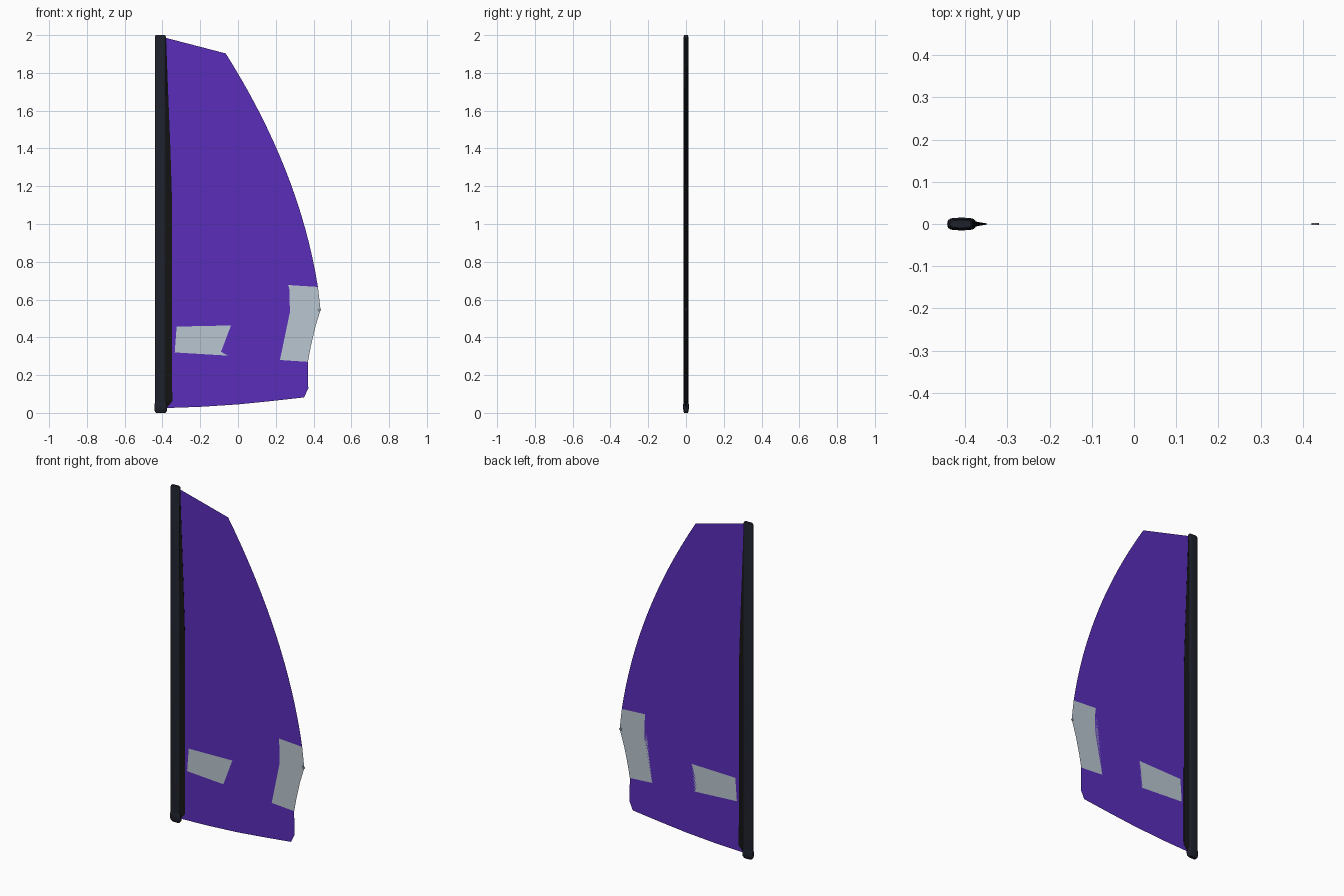
import bpy, bmesh, math

if "Cube" in bpy.data.objects:
    bpy.data.objects.remove(bpy.data.objects["Cube"])


def material(name, rgb):
    m = bpy.data.materials.new(name)
    m.diffuse_color = (*rgb, 1)
    m.use_nodes = True
    m.node_tree.nodes["Principled BSDF"].inputs["Base Color"].default_value = m.diffuse_color
    return m


PURPLE = material("purple cloth", (0.10, 0.027, 0.50))
CLEAR = material("pale grey film", (0.49, 0.565, 0.63))
DARK = material("dark navy", (0.013, 0.015, 0.024))
BLACK = material("black sleeve", (0.007, 0.007, 0.008))
STEEL = material("grey metal", (0.22, 0.25, 0.28))


def make_object(name, bm, mats, smooth=False):
    mesh = bpy.data.meshes.new(name)
    bm.to_mesh(mesh)
    bm.free()
    for m in mats:
        mesh.materials.append(m)
    ob = bpy.data.objects.new(name, mesh)
    bpy.context.collection.objects.link(ob)
    if smooth:
        bpy.context.view_layer.objects.active = ob
        ob.select_set(True)
        bpy.ops.object.shade_smooth_by_angle(angle=math.radians(50))
        ob.select_set(False)
    return ob


def loft(name, rings, mat, smooth=True):
    """Skin a list of closed rings and cap both ends."""
    bm = bmesh.new()
    rows = [[bm.verts.new(p) for p in ring] for ring in rings]
    n = len(rows[0])
    for a, b in zip(rows, rows[1:]):
        for i in range(n):
            j = (i + 1) % n
            bm.faces.new((a[i], a[j], b[j], b[i]))
    bm.faces.new(rows[0][::-1])
    bm.faces.new(rows[-1])
    bmesh.ops.recalc_face_normals(bm, faces=bm.faces)
    return make_object(name, bm, [mat], smooth)


def flat_tube(cx, rx, ry, z, n=24):
    """Rounded, flattened cross-section at height z."""
    ring = []
    for i in range(n):
        c, s = math.cos(math.tau * i / n), math.sin(math.tau * i / n)
        ring.append((cx + rx * math.copysign(abs(c) ** 0.6, c),
                     ry * math.copysign(abs(s) ** 0.6, s), z))
    return ring


# Mast and its foot
loft("mast", [flat_tube(-0.411, rx, ry, z) for rx, ry, z in
              ((0.029, 0.012, 0.03), (0.029, 0.012, 1.992), (0.025, 0.009, 2.0))], DARK)
loft("mast_foot", [flat_tube(-0.409, rx, ry, z) for rx, ry, z in
                   ((0.024, 0.009, 0.0), (0.031, 0.013, 0.008), (0.034, 0.015, 0.02),
                    (0.034, 0.015, 0.045), (0.030, 0.012, 0.055))], DARK)

# Sleeve: wedge tapering from the mast to the cloth
sleeve = ((0.03, -0.375), (0.06, -0.348), (1.15, -0.350), (1.4, -0.358),
          (1.6, -0.366), (1.985, -0.381))
loft("mast_sleeve", [[(-0.405, -0.011, z), (x, -0.001, z), (x, 0.001, z), (-0.405, 0.011, z)]
                     for z, x in sleeve], BLACK, smooth=False)

# Sail: one flat sheet cut into cloth and film panels
leech = []
for i in range(17):
    t = i / 16
    leech.append((-0.065 + 0.488 * t + 0.292 * t * (1 - t), 1.903 - 1.236 * t))
tip_edge = [(0.437, 0.545), (0.408, 0.45), (0.385, 0.35), (0.370, 0.27)]
film_in = [(0.265, 0.677), (0.275, 0.535), (0.250, 0.42), (0.222, 0.28)]
foot_edge = [(0.368, 0.2), (0.372, 0.13), (0.35, 0.082), (0.17, 0.062),
             (0.0, 0.045), (-0.2, 0.032), (-0.40, 0.025)]
tl, tr, br, bl = (-0.325, 0.457), (-0.037, 0.463), (-0.053, 0.303), (-0.335, 0.32)
luff_hi, luff_lo = (-0.40, 0.457), (-0.40, 0.32)

panels = [
    ([(-0.40, 1.99)] + leech + film_in[:2] + [tr, tl, luff_hi], 0),
    (film_in[1:] + [tip_edge[-1]] + foot_edge + [luff_lo, bl, br, tr], 0),
    ([luff_hi, tl, bl, luff_lo], 0),
    ([tl, tr, br, bl], 1),
    ([leech[-1]] + tip_edge + film_in[::-1], 1),
]
bm = bmesh.new()
cache = {}


def vert(p):
    if p not in cache:
        cache[p] = bm.verts.new((p[0], 0, p[1]))
    return cache[p]


for outline, index in panels:
    face = bm.faces.new([vert(p) for p in reversed(outline)])
    face.material_index = index
bmesh.ops.triangulate(bm, faces=bm.faces)
make_object("sail", bm, [PURPLE, CLEAR])

# Small eyelet at the outer corner
loft("corner_eyelet", [[(0.430 + 0.009 * math.cos(math.tau * i / 12), y,
                         0.545 + 0.009 * math.sin(math.tau * i / 12)) for i in range(12)]
                       for y in (-0.002, 0.002)], STEEL)
